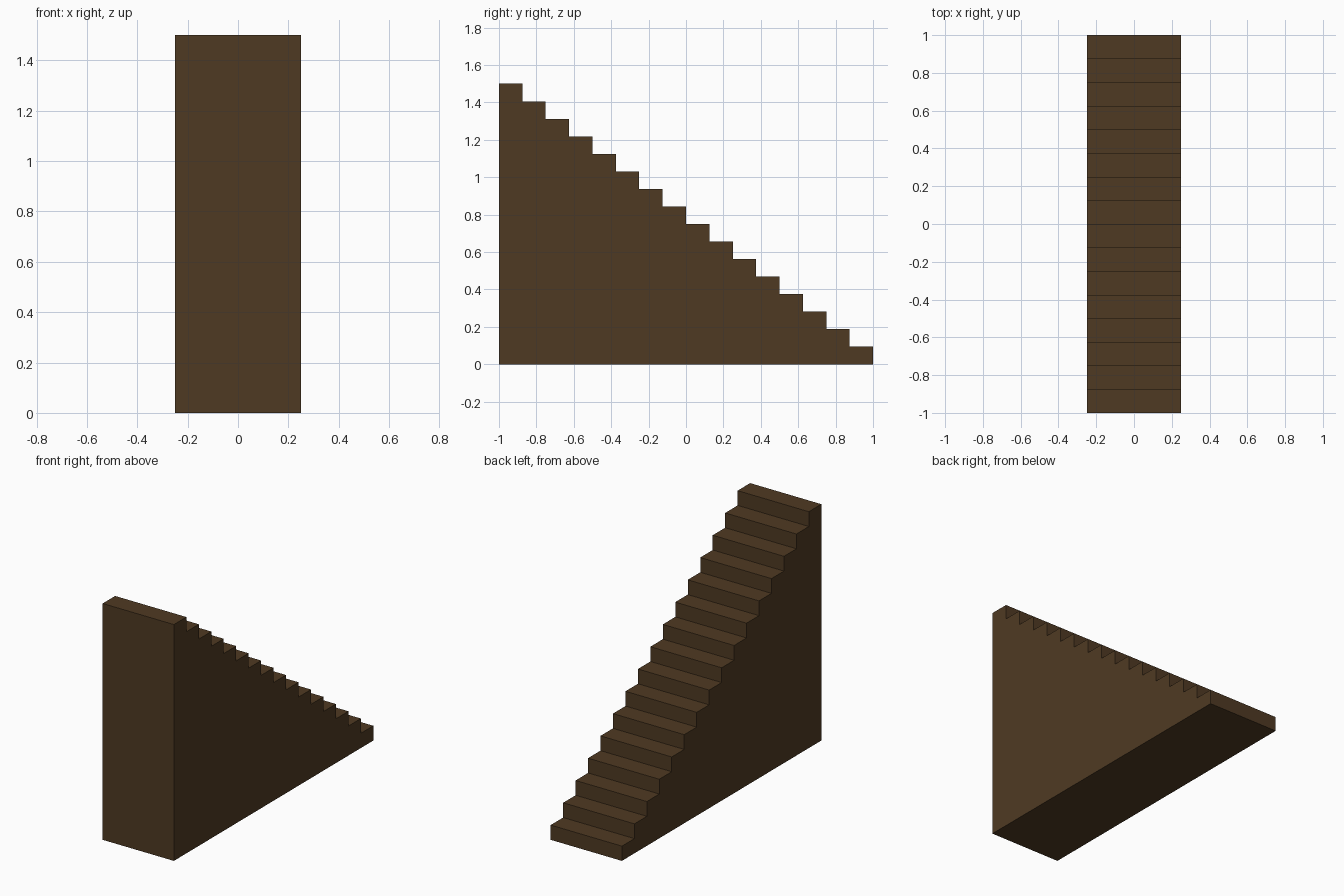
import bpy, bmesh

if "Cube" in bpy.data.objects:
    bpy.data.objects.remove(bpy.data.objects["Cube"])

STEPS, WIDTH, LENGTH, HEIGHT = 16, 0.5, 2.0, 1.5
run, rise = LENGTH / STEPS, HEIGHT / STEPS

wood = bpy.data.materials.new("dark_brown_wood")
wood.diffuse_color = (0.078, 0.042, 0.0165, 1)
wood.use_nodes = True
wood.node_tree.nodes["Principled BSDF"].inputs["Base Color"].default_value = wood.diffuse_color

# Stepped side profile in (y, z): high at the front, descending to the back
profile = [(-LENGTH / 2, 0)]
for i in range(STEPS):
    z = HEIGHT - i * rise
    profile += [(-LENGTH / 2 + i * run, z), (-LENGTH / 2 + (i + 1) * run, z)]
profile.append((LENGTH / 2, 0))

# Extrude the profile across the width into a solid staircase
bm = bmesh.new()
side = bm.faces.new([bm.verts.new((-WIDTH / 2, y, z)) for y, z in profile])
out = bmesh.ops.extrude_face_region(bm, geom=[side], use_keep_orig=True)
verts = [g for g in out["geom"] if isinstance(g, bmesh.types.BMVert)]
bmesh.ops.translate(bm, verts=verts, vec=(WIDTH, 0, 0))
bmesh.ops.recalc_face_normals(bm, faces=bm.faces)

mesh = bpy.data.meshes.new("staircase")
bm.to_mesh(mesh)
bm.free()
mesh.materials.append(wood)
bpy.context.collection.objects.link(bpy.data.objects.new("staircase", mesh))
